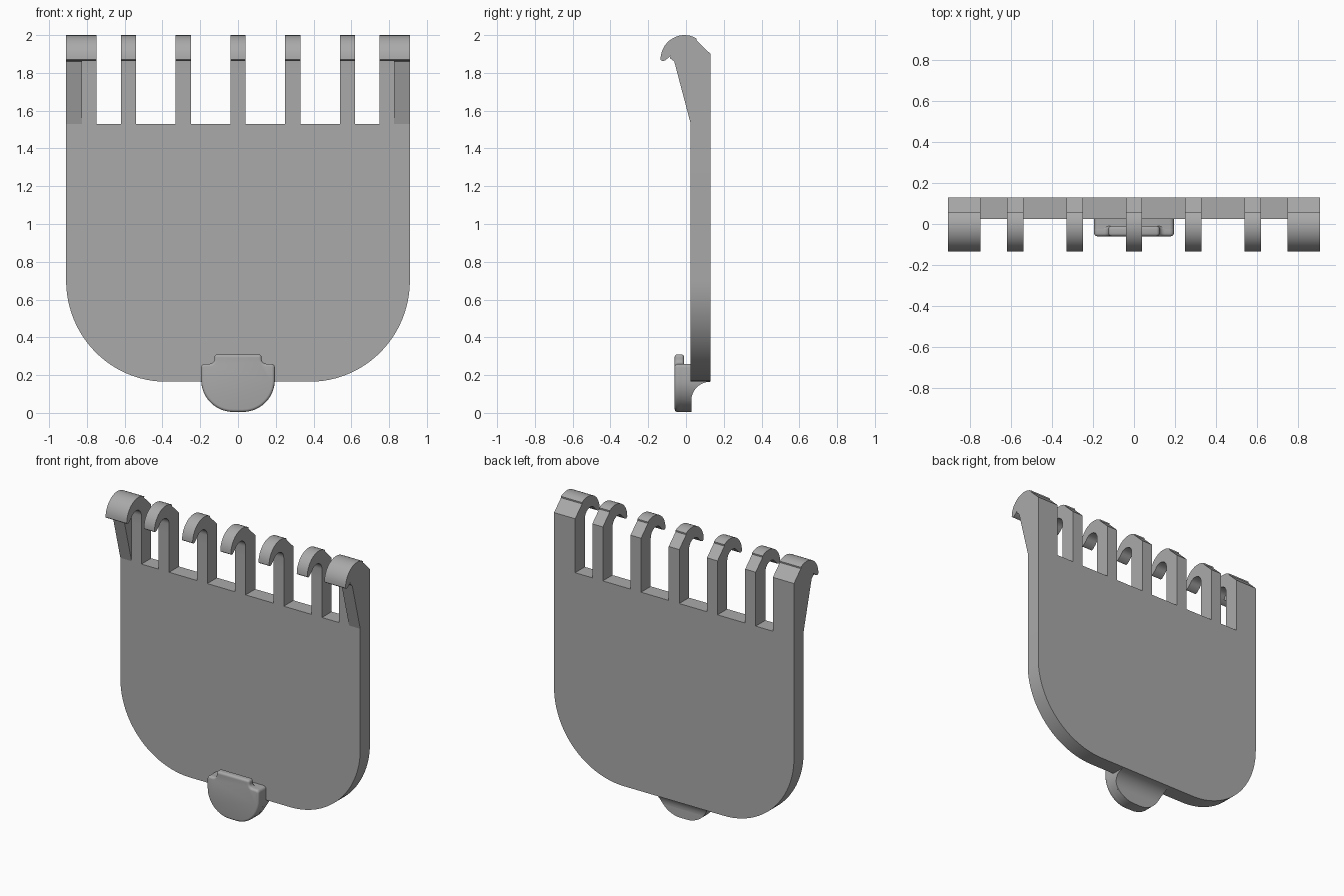
import bpy, bmesh
from math import sin, cos, pi, radians, sqrt

if "Cube" in bpy.data.objects:
    bpy.data.objects.remove(bpy.data.objects["Cube"], do_unlink=True)

grey = bpy.data.materials.new("plain grey")
grey.use_nodes = True
colour = (0.4, 0.4, 0.4, 1)
grey.diffuse_color = colour
grey.node_tree.nodes["Principled BSDF"].inputs["Base Color"].default_value = colour


def arc(cx, cz, rx, rz, a0, a1, n):
    """Points on an elliptical arc, angles in degrees."""
    angles = [radians(a0 + (a1 - a0) * i / n) for i in range(n + 1)]
    return [(cx + rx * cos(a), cz + rz * sin(a)) for a in angles]


def add_object(name, bm):
    bmesh.ops.recalc_face_normals(bm, faces=bm.faces)
    mesh = bpy.data.meshes.new(name)
    bm.to_mesh(mesh)
    bm.free()
    mesh.materials.append(grey)
    ob = bpy.data.objects.new(name, mesh)
    bpy.context.collection.objects.link(ob)
    return ob


def prism(name, outline, start, end, axis):
    """Extrude an outline: (x, z) along y, or (y, z) along x."""
    bm = bmesh.new()
    place = (lambda p: (p[0], start, p[1])) if axis == "y" else (lambda p: (start, *p))
    face = bm.faces.new([bm.verts.new(place(p)) for p in outline])
    moved = bmesh.ops.extrude_face_region(bm, geom=[face])["geom"]
    depth = end - start
    shift = (0, depth, 0) if axis == "y" else (depth, 0, 0)
    bmesh.ops.translate(bm, vec=shift, verts=[v for v in moved if isinstance(v, bmesh.types.BMVert)])
    return add_object(name, bm)


def mirrored(half):
    """Complete an outline whose right half runs bottom to top."""
    return half + [(-x, z) for x, z in reversed(half)]


def apply_modifiers(ob):
    bpy.context.view_layer.objects.active = ob
    for m in list(ob.modifiers):
        bpy.ops.object.modifier_apply(modifier=m.name)


def smooth(ob, angle=30):
    bpy.ops.object.select_all(action="DESELECT")
    ob.select_set(True)
    bpy.context.view_layer.objects.active = ob
    bpy.ops.object.shade_smooth_by_angle(angle=radians(angle))


FRONT, BACK, SHOULDER = 0.025, 0.13, 1.53

# Plate with its row of upright posts, cut as one comb outline
plate_half = arc(0.38, 0.70, 0.53, 0.535, -90, 0, 24)
posts = [(0.75, 0.91), (0.54, 0.62), (0.25, 0.33)]
HOOK_BASE = 1.80
for inner, outer in posts:
    if outer != 0.91:
        plate_half.append((outer, SHOULDER))
    plate_half += [(outer, HOOK_BASE), (inner, HOOK_BASE), (inner, SHOULDER)]
plate_half += [(0.04, SHOULDER), (0.04, HOOK_BASE)]
plate = prism("plate", mirrored(plate_half), FRONT, BACK, "y")

# Curled hook on top of each post
hook_profile = [(BACK, HOOK_BASE), (BACK, 1.90), (0.055, 1.973)]
hook_profile += arc(-0.008, 1.87, 0.127, 0.13, 60, 180, 14)
hook_profile += [(-0.125, 1.862), (-0.11, 1.866)]
hook_profile += arc(-0.033, 1.86, 0.058, 0.058, 150, 0, 12)
hook_profile += [(FRONT, HOOK_BASE)]
spans = posts + [(-b, -a) for a, b in posts] + [(-0.04, 0.04)]
hooks = [prism("hook", hook_profile, a, b, "x") for a, b in spans]

# Sloped gusset under each outer hook
gusset_profile = [(0.06, SHOULDER), (FRONT, SHOULDER), (-0.062, 1.86),
                  (-0.085, 1.878), (-0.075, 1.91), (-0.03, 1.95), (0.06, 1.93)]
gussets = [prism("gusset", gusset_profile, a, b, "x") for a, b in [(0.825, 0.91), (-0.91, -0.825)]]

for part in hooks + gussets:
    smooth(part)
smooth(plate)

# Thumb tab: rounded front layer with a raised lip
body_half = arc(0.025, 0.175, 0.17, 0.17, -90, 0, 14)
body_half += arc(0.175, 0.24, 0.02, 0.02, 0, 90, 4)
lip_half = body_half + arc(0.15, 0.285, 0.025, 0.025, 270, 180, 4)
lip_half += arc(0.11, 0.295, 0.015, 0.015, 0, 90, 3)
tab_front = prism("tab_front", mirrored(lip_half), -0.06, -0.01, "y")
bevel = tab_front.modifiers.new("round edges", "BEVEL")
bevel.width = 0.018
bevel.segments = 4
bevel.limit_method = "ANGLE"
bevel.angle_limit = radians(60)
apply_modifiers(tab_front)
smooth(tab_front, 40)

# Thicker body behind the lip, joining the plate
smooth(prism("tab_body", mirrored(body_half), -0.041, FRONT + 0.003, "y"))

# Concave neck sweeping from the tab back under the plate
bm = bmesh.new()
rows = []
for y, z in arc(BACK, 0.065, 0.102, 0.1, 180, 90, 12):
    w = 0.025 + sqrt(max(0, 0.17 ** 2 - min(0, z - 0.175) ** 2))
    corners = [(-w, 0.0), (w, 0.0), (w, y), (-w, y)]
    rows.append([bm.verts.new((cx, cy, z)) for cx, cy in corners])
for low, high in zip(rows, rows[1:]):
    for i in range(4):
        j = (i + 1) % 4
        bm.faces.new((low[i], low[j], high[j], high[i]))
bm.faces.new(rows[0])
bm.faces.new(rows[-1])
smooth(add_object("tab_neck", bm))
